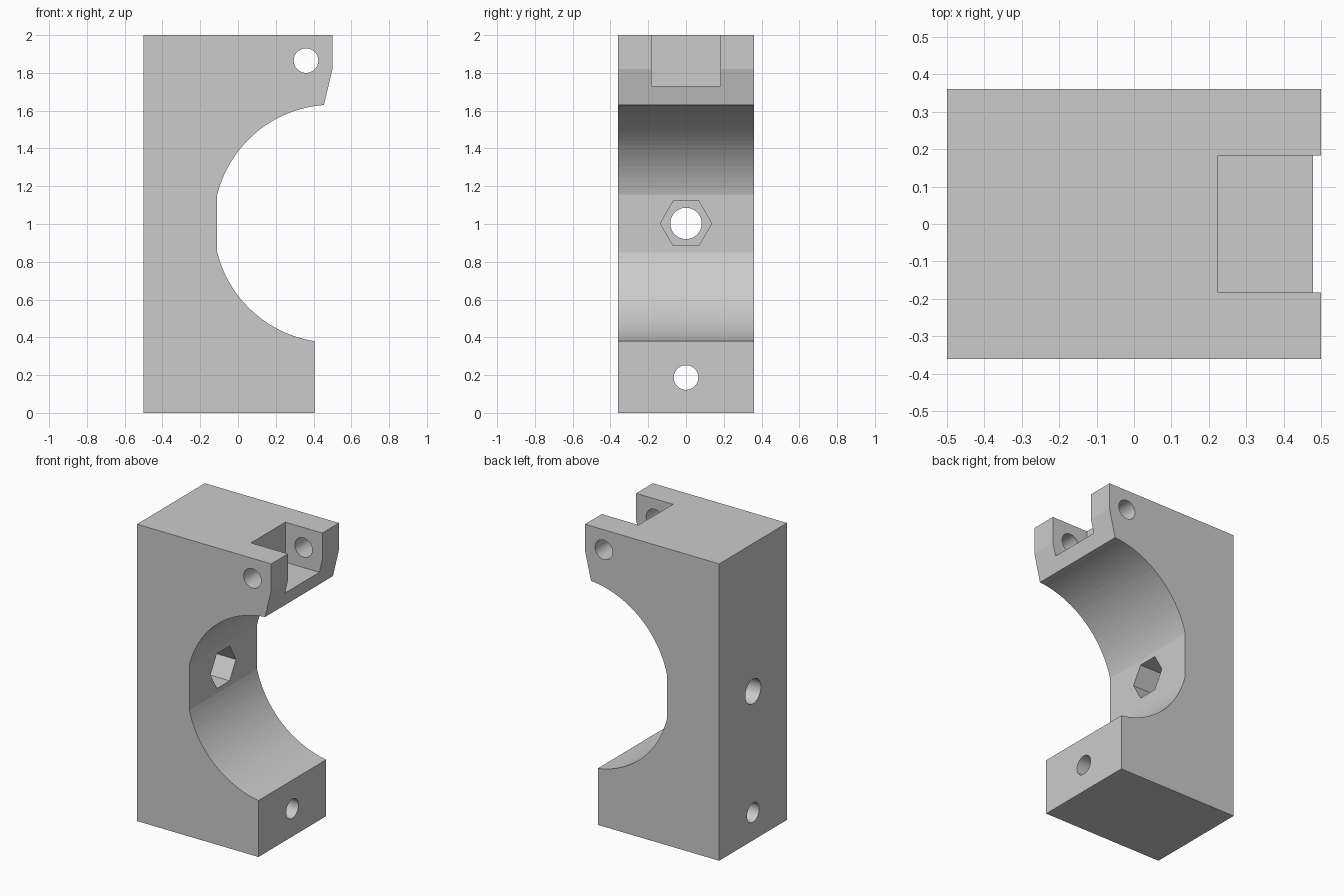
import bpy, bmesh, math

if "Cube" in bpy.data.objects:
    bpy.data.objects.remove(bpy.data.objects["Cube"])

AXIS = {
    'x': lambda a, b, d: (d, a, b),   # profile in y,z
    'y': lambda a, b, d: (a, d, b),   # profile in x,z
}


def prism(name, profile, axis, lo, hi):
    """Extrude a 2D profile along an axis from lo to hi."""
    bm = bmesh.new()
    face = bm.faces.new([bm.verts.new(AXIS[axis](a, b, lo)) for a, b in profile])
    ext = bmesh.ops.extrude_face_region(bm, geom=[face])
    for v in ext['geom']:
        if isinstance(v, bmesh.types.BMVert):
            v.co['xyz'.index(axis)] = hi
    bmesh.ops.recalc_face_normals(bm, faces=bm.faces)
    mesh = bpy.data.meshes.new(name)
    bm.to_mesh(mesh)
    bm.free()
    obj = bpy.data.objects.new(name, mesh)
    bpy.context.collection.objects.link(obj)
    return obj


def ring(ca, cb, r, n):
    return [(ca + r * math.cos(2 * math.pi * i / n),
             cb + r * math.sin(2 * math.pi * i / n)) for i in range(n)]


def arc(p, q, cx, cz, n=24):
    """Clockwise or anticlockwise short arc from p to q around a centre."""
    a0 = math.atan2(p[1] - cz, p[0] - cx) % (2 * math.pi)
    a1 = math.atan2(q[1] - cz, q[0] - cx) % (2 * math.pi)
    r0, r1 = math.dist(p, (cx, cz)), math.dist(q, (cx, cz))
    pts = []
    for i in range(n + 1):
        t = i / n
        a, r = a0 + (a1 - a0) * t, r0 + (r1 - r0) * t
        pts.append((cx + r * math.cos(a), cz + r * math.sin(a)))
    return pts


# Clamp body: side profile with the round seat flattened at its back
outline = [(-0.5, 0), (0.405, 0)]
outline += arc((0.405, 0.38), (-0.11, 0.85), 0.501, 1.003)
outline += arc((-0.11, 1.155), (0.455, 1.63), 0.501, 1.003)
outline += [(0.5, 1.82), (0.5, 2), (-0.5, 2)]
body = prism("clamp_body", outline, 'y', -0.361, 0.361)

# Hinge slot, pin hole, screw holes and nut pocket
slot = [(0.225, 1.73), (0.7, 1.73), (0.7, 2.2), (0.225, 2.2)]
cutters = [
    prism("slot_cutter", slot, 'y', -0.183, 0.183),
    prism("pin_hole_cutter", ring(0.36, 1.865, 0.065, 48), 'y', -0.6, 0.6),
    prism("lower_hole_cutter", ring(0, 0.187, 0.065, 48), 'x', -0.8, 0.8),
    prism("middle_hole_cutter", ring(0, 1.003, 0.083, 48), 'x', -0.8, 0.3),
    prism("nut_pocket_cutter", ring(0, 1.003, 0.136, 6), 'x', -0.30, 0.2),
]

bpy.context.view_layer.objects.active = body
for cutter in cutters:
    cutter.hide_render = True
    mod = body.modifiers.new(cutter.name, 'BOOLEAN')
    mod.operation = 'DIFFERENCE'
    mod.solver = 'EXACT'
    mod.object = cutter
    bpy.ops.object.modifier_apply(modifier=mod.name)
for cutter in cutters:
    bpy.data.objects.remove(cutter, do_unlink=True)
